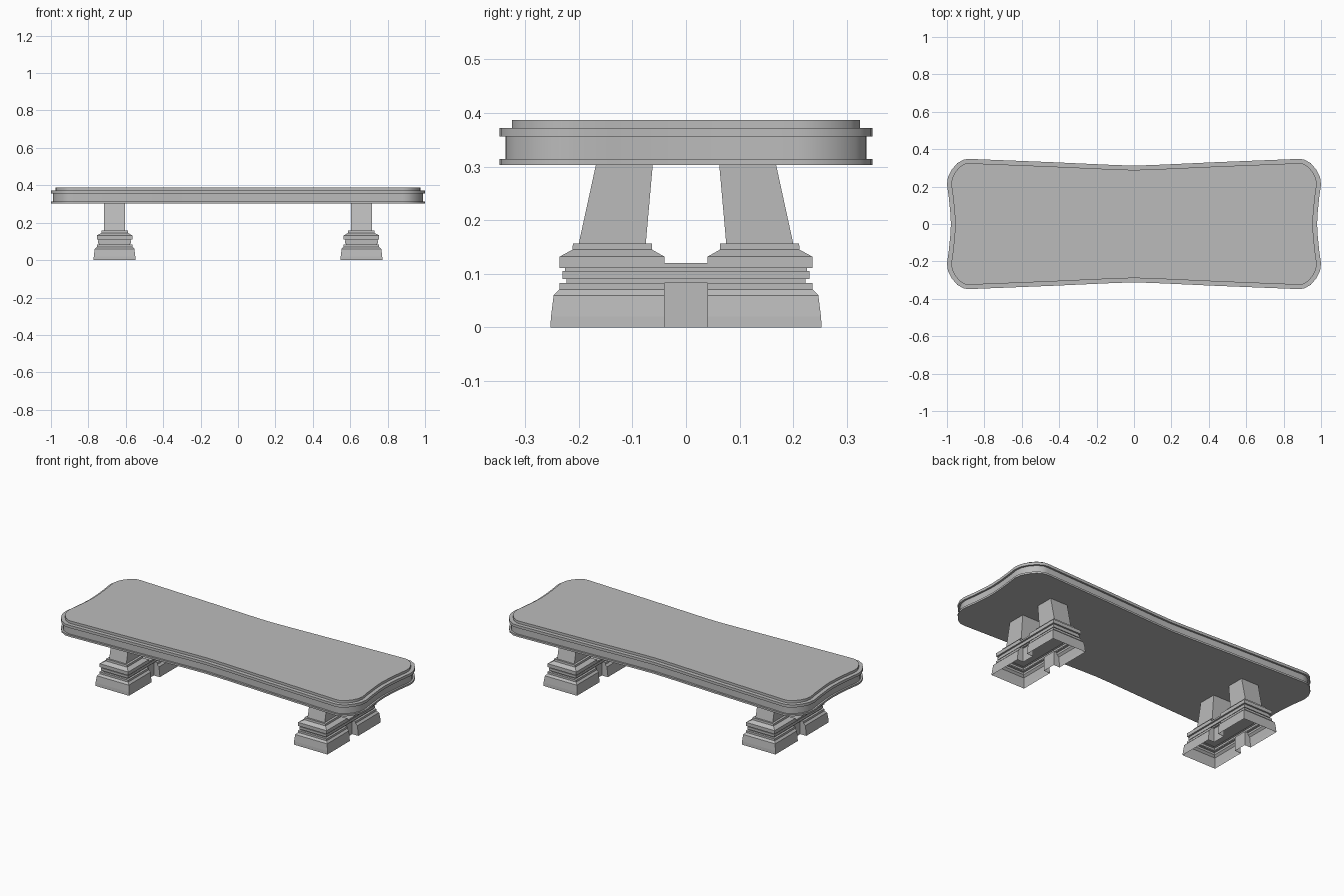
import bpy, bmesh, math
from mathutils import Vector

cube = bpy.data.objects.get("Cube")
if cube:
    bpy.data.objects.remove(cube, do_unlink=True)

stone = bpy.data.materials.new("grey_stone")
stone.use_nodes = True
grey = (0.5, 0.5, 0.5, 1)
stone.diffuse_color = grey
stone.node_tree.nodes["Principled BSDF"].inputs["Base Color"].default_value = grey


def loft(name, rings, cap_bottom=True, smooth=False):
    """Skin a stack of closed rings, each a list of 3D points."""
    bm = bmesh.new()
    rows = [[bm.verts.new(p) for p in ring] for ring in rings]
    n = len(rows[0])
    for low, high in zip(rows, rows[1:]):
        for i in range(n):
            j = (i + 1) % n
            bm.faces.new((low[i], low[j], high[j], high[i]))
    bm.faces.new(rows[-1])
    if cap_bottom:
        bm.faces.new(rows[0][::-1])
    bmesh.ops.remove_doubles(bm, verts=bm.verts[:], dist=0.0001)
    bmesh.ops.recalc_face_normals(bm, faces=bm.faces[:])
    mesh = bpy.data.meshes.new(name)
    bm.to_mesh(mesh)
    bm.free()
    mesh.materials.append(stone)
    if smooth:
        for poly in mesh.polygons:
            poly.use_smooth = True
        mesh.set_sharp_from_angle(angle=math.radians(40))
    obj = bpy.data.objects.new(name, mesh)
    bpy.context.collection.objects.link(obj)
    return obj


# Table top: a quarter outline mirrored into a waisted slab with round corners
quarter = [(0.979, 0), (0.982, 0.06), (0.99, 0.14), (1.0, 0.21), (0.995, 0.25),
           (0.975, 0.29), (0.945, 0.325), (0.91, 0.345), (0.88, 0.348),
           (0.45, 0.331), (0.12, 0.316), (0, 0.312)]
half = quarter + [(-x, y) for x, y in quarter[-2::-1]]
outline = [Vector(p) for p in half + [(x, -y) for x, y in half[-2:0:-1]]]


def inset_outline(z, inset):
    ring = []
    for i, p in enumerate(outline):
        a = (p - outline[i - 1]).normalized()
        b = (outline[(i + 1) % len(outline)] - p).normalized()
        inward = Vector((-a.y - b.y, a.x + b.x)).normalized()
        q = p + inward * inset
        ring.append((q.x, q.y, z))
    return ring


top_profile = [(0.303, 0), (0.314, 0), (0.314, 0.011), (0.356, 0.011),
               (0.356, 0), (0.372, 0), (0.372, 0.023), (0.387, 0.023)]
loft("table_top", [inset_outline(z, d) for z, d in top_profile], smooth=True)


# Pedestal base: moulded plinth, open below, notched in the middle of both sides
def plinth_ring(cx, z, hy, notched):
    hx, gap = hy - 0.141, 0.04
    nx = 0.072 if notched else hx
    side = [(hx, -hy), (hx, -gap), (nx, -gap), (nx, gap), (hx, gap), (hx, hy)]
    return [(cx + s * x, s * y, z) for s in (1, -1) for x, y in side]


plinth_profile = [(0, 0.253, True), (0.02, 0.252, True), (0.06, 0.247, True),
                  (0.071, 0.236, True), (0.083, 0.236, True),
                  (0.083, 0.223, False), (0.09, 0.223, False),
                  (0.09, 0.23, False), (0.105, 0.23, False),
                  (0.105, 0.226, False), (0.111, 0.226, False),
                  (0.111, 0.236, False), (0.12, 0.236, False)]


# Legs: a sloped moulding narrowing to a leaning square post
def leg_ring(cx, side, z, hx, inner, outer):
    return [(cx + sx * hx, side * y, z)
            for sx, y in ((1, inner), (1, outer), (-1, outer), (-1, inner))]


leg_profile = [(0.12, 0.095, 0.04, 0.236), (0.132, 0.095, 0.04, 0.236),
               (0.145, 0.071, 0.063, 0.212), (0.157, 0.071, 0.063, 0.211),
               (0.157, 0.057, 0.075, 0.2), (0.304, 0.057, 0.062, 0.168)]

for end, cx in (("left", 0.66), ("right", -0.66)):
    loft(f"{end}_plinth", [plinth_ring(cx, *p) for p in plinth_profile],
         cap_bottom=False)
    for place, side in (("front", -1), ("back", 1)):
        loft(f"{end}_{place}_leg", [leg_ring(cx, side, *p) for p in leg_profile],
             cap_bottom=False)
